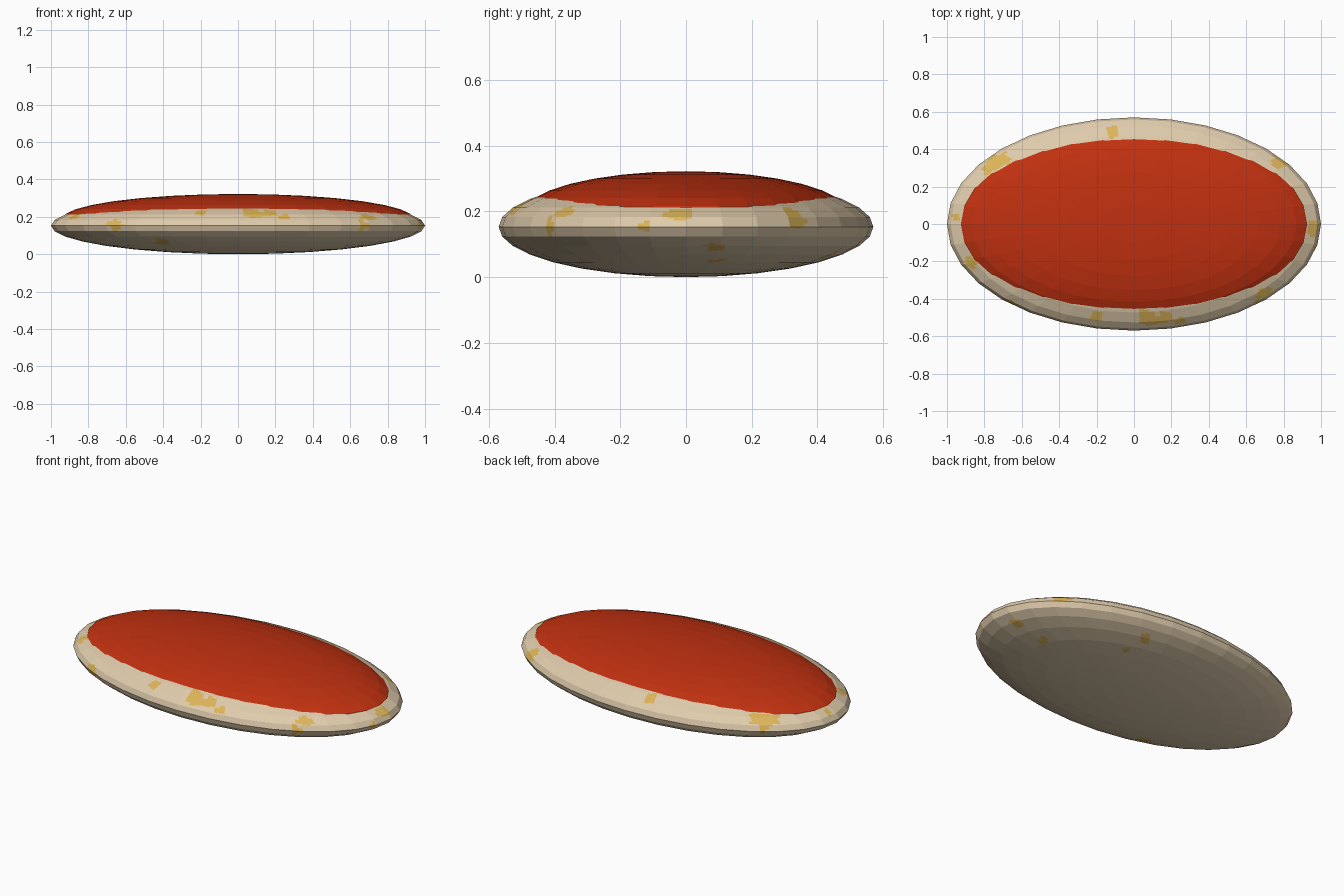
import bpy, bmesh
from math import radians, sin, cos
from mathutils import Vector, noise

if "Cube" in bpy.data.objects:
    bpy.data.objects.remove(bpy.data.objects["Cube"])


def material(name, rgb):
    m = bpy.data.materials.new(name)
    m.diffuse_color = (*rgb, 1)
    m.use_nodes = True
    m.node_tree.nodes["Principled BSDF"].inputs["Base Color"].default_value = m.diffuse_color
    return m


def ellipsoid(name, radii, z, mats, cuts=0):
    """Flat-faced 32 x 16 sphere squashed to the given radii."""
    bm = bmesh.new()
    bmesh.ops.create_uvsphere(bm, u_segments=32, v_segments=16, radius=1)
    if cuts:
        bmesh.ops.subdivide_edges(bm, edges=bm.edges[:], cuts=cuts, use_grid_fill=True)
    for v in bm.verts:
        v.co = Vector((v.co.x * radii[0], v.co.y * radii[1], v.co.z * radii[2] + z))
    me = bpy.data.meshes.new(name)
    bm.to_mesh(me)
    bm.free()
    for m in mats:
        me.materials.append(m)
    ob = bpy.data.objects.new(name, me)
    bpy.context.collection.objects.link(ob)
    return ob


cream = material("cream", (0.74, 0.60, 0.41))
mustard = material("mustard", (0.72, 0.46, 0.10))
red = material("red", (0.53, 0.030, 0.005))

# Cream shell, subdivided without changing its facets so it can carry stains
R, ZC = (1.0, 0.57, 0.153), 0.153
shell = ellipsoid("shell", R, ZC, [cream, mustard], cuts=5)

# Stains: angle round the rim, elevation, size
stains = [(142, 19, .075), (97, 28, .045), (37, 12, .055), (177, 17, .04),
          (-3, 17, .045), (202, 20, .04), (-43, 17, .045), (257, 26, .035),
          (274, 29, .06), (281, 27, .05), (229, 0, .05), (240, -37, .06),
          (312, 0, .04), (285, 20, .03), (-13, 0, .03), (11, -24, .04),
          (14, -42, .03), (70, -35, .04), (60, -50, .03)]
centres = []
for a, e, size in stains:
    a, e = radians(a), radians(e)
    centres.append((Vector((R[0] * cos(a) * cos(e), R[1] * sin(a) * cos(e),
                            ZC + R[2] * sin(e))), size))
for p in shell.data.polygons:
    wobble = 1 + 0.7 * noise.noise(p.center * 22)
    if any((p.center - c).length < s * 0.8 * wobble for c, s in centres):
        p.material_index = 1

# Red domed top
ellipsoid("red_top", (0.94, 0.50, 0.132), 0.19, [red])
